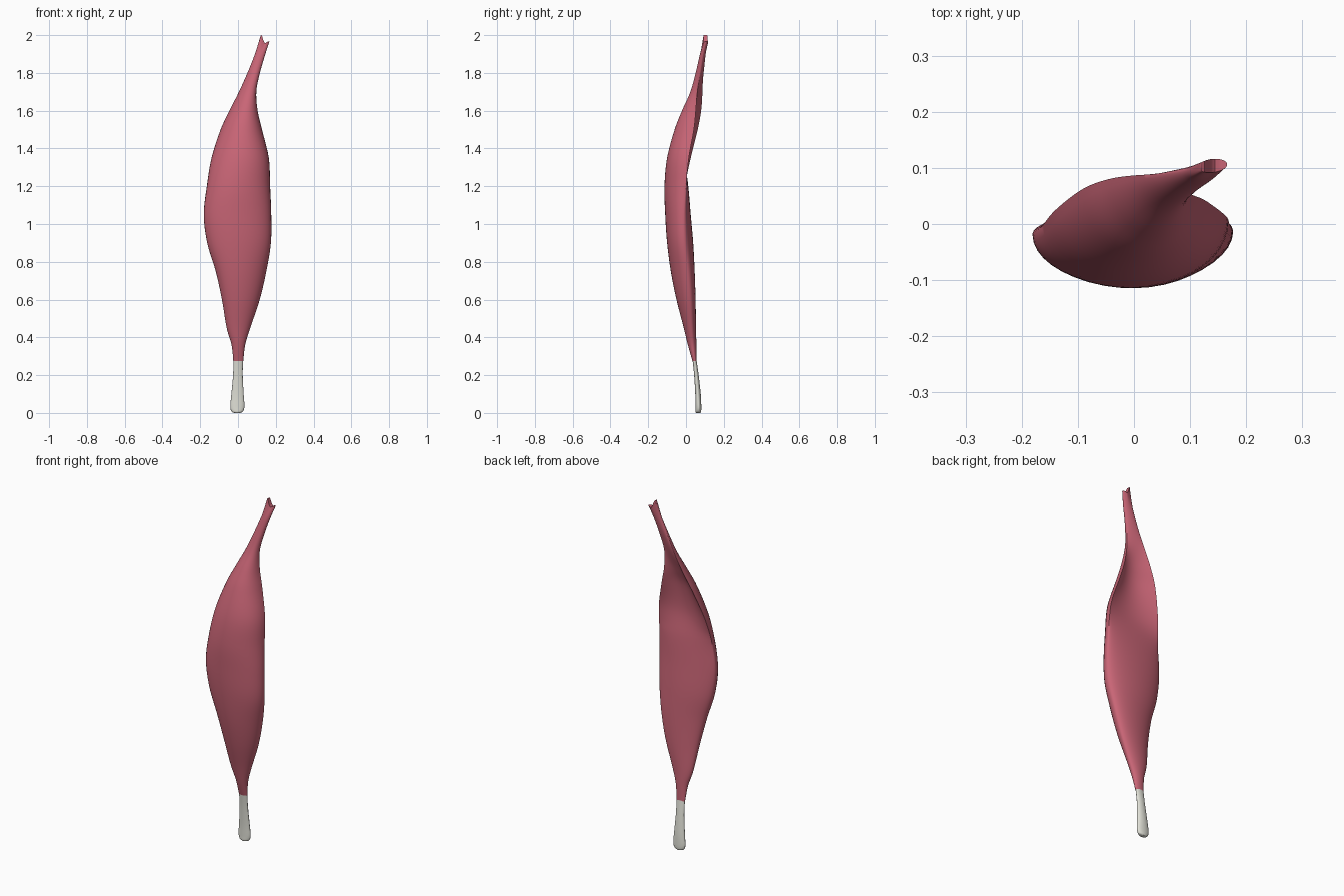
import bpy, bmesh, math

SEG, SUB = 40, 6

# Each section: z, left x, right x, left-edge y, right-edge y, front y, back y
BELLY = [
    (0.275, -0.025, 0.028, 0.046, 0.046, 0.034, 0.056),
    (0.36, -0.034, 0.038, 0.035, 0.035, 0.010, 0.055),
    (0.45, -0.060, 0.065, 0.025, 0.028, -0.012, 0.053),
    (0.60, -0.085, 0.115, 0.005, 0.020, -0.050, 0.050),
    (0.75, -0.118, 0.150, -0.010, 0.008, -0.080, 0.045),
    (0.90, -0.163, 0.174, -0.018, -0.010, -0.100, 0.038),
    (1.05, -0.181, 0.176, -0.018, -0.012, -0.110, 0.025),
    (1.20, -0.165, 0.170, -0.005, 0.000, -0.114, 0.012),
    (1.35, -0.140, 0.163, 0.025, 0.015, -0.100, -0.005),
    (1.50, -0.092, 0.127, 0.062, 0.042, -0.060, 0.010),
    (1.60, -0.045, 0.104, 0.080, 0.052, -0.020, 0.040),
    (1.70, 0.005, 0.097, 0.087, 0.060, 0.025, 0.072),
    (1.80, 0.050, 0.116, 0.088, 0.074, 0.052, 0.091),
    (1.90, 0.090, 0.145, 0.094, 0.090, 0.074, 0.104),
    (1.965, 0.114, 0.166, 0.101, 0.106, 0.092, 0.116),
]
TENDON = [
    (0.000, -0.018, 0.010, 0.066, 0.066, 0.054, 0.076),
    (0.008, -0.034, 0.026, 0.066, 0.066, 0.050, 0.080),
    (0.035, -0.041, 0.034, 0.066, 0.066, 0.050, 0.081),
    (0.10, -0.035, 0.030, 0.062, 0.062, 0.049, 0.078),
    (0.20, -0.026, 0.025, 0.054, 0.054, 0.043, 0.067),
    (0.285, -0.024, 0.027, 0.045, 0.045, 0.034, 0.055),
]


def smooth_sections(rows):
    """Catmull-Rom interpolation between sections."""
    out = []
    for i in range(len(rows) - 1):
        a, b, c, d = (rows[max(i - 1, 0)], rows[i], rows[i + 1],
                      rows[min(i + 2, len(rows) - 1)])
        for s in range(SUB):
            t = s / SUB
            out.append([0.5 * (2 * q + (r - p) * t + (2 * p - 5 * q + 4 * r - w) * t * t
                               + (3 * q - p - 3 * r + w) * t ** 3)
                        for p, q, r, w in zip(a, b, c, d)])
    return out + [list(rows[-1])]


def loft(name, rows, color, forked=False):
    bm = bmesh.new()
    rings = []
    for z, xl, xr, yl, yr, yf, yb in smooth_sections(rows):
        ring = []
        for k in range(SEG):
            a = 2 * math.pi * k / SEG
            u, s = math.cos(a), math.sin(a)
            edge = yl + (yr - yl) * (u + 1) / 2
            mid = (yl + yr) / 2
            if s < 0:                       # bulging front
                y = edge + (yf - mid) * -s
            else:                           # back, hollow where it dips inward
                d = yb - mid
                y = edge + d * (s if d > 0 else s * s)
            zz = z
            if forked and z > 1.9:          # split tip with a taller left prong
                f = (z - 1.9) / 0.065
                zz += f * (0.037 * math.exp(-((u + 0.65) / 0.35) ** 2)
                           - 0.008 * math.exp(-((u - 0.15) / 0.25) ** 2))
            ring.append(bm.verts.new(((xl + xr) / 2 + u * (xr - xl) / 2, y, zz)))
        rings.append(ring)
    for r0, r1 in zip(rings, rings[1:]):
        for k in range(SEG):
            n = (k + 1) % SEG
            bm.faces.new((r0[k], r0[n], r1[n], r1[k]))
    # Close the ends, front side to back side
    for ring, flip in ((rings[0], True), (rings[-1], False)):
        for k in range(SEG // 2):
            quad = [ring[k], ring[k + 1], ring[SEG - k - 1], ring[(SEG - k) % SEG]]
            quad = list(dict.fromkeys(quad))
            bm.faces.new(quad[::-1] if flip else quad)
    bmesh.ops.recalc_face_normals(bm, faces=bm.faces)
    me = bpy.data.meshes.new(name)
    bm.to_mesh(me)
    bm.free()
    ob = bpy.data.objects.new(name, me)
    bpy.context.collection.objects.link(ob)
    mat = bpy.data.materials.new(name + "_color")
    mat.diffuse_color = color
    me.materials.append(mat)
    bpy.ops.object.select_all(action='DESELECT')
    ob.select_set(True)
    bpy.context.view_layer.objects.active = ob
    bpy.ops.object.shade_smooth_by_angle(angle=math.radians(50))
    return ob


# Fleshy belly and pale lower tendon
loft("muscle_belly", BELLY, (0.58, 0.13, 0.18, 1), forked=True)
loft("lower_tendon", TENDON, (0.75, 0.75, 0.68, 1))
